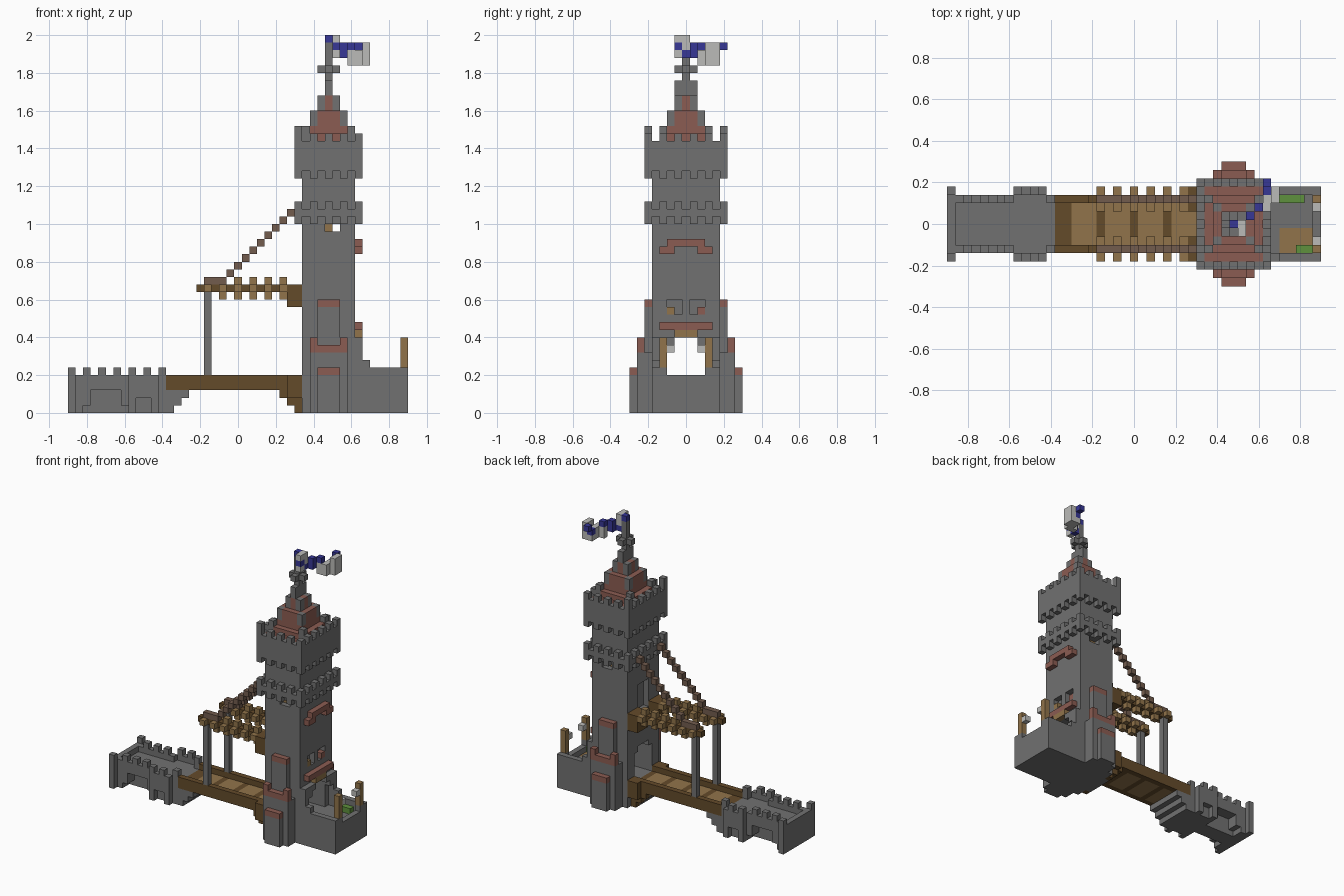
import bpy
import bmesh

cube = bpy.data.objects.get("Cube")
if cube:
    bpy.data.objects.remove(cube, do_unlink=True)

U = 0.04                      # block size
CELLS = {}                    # block position -> (part, colour)
PALETTE = {
    "stone grey": (0.165, 0.165, 0.165),
    "roof red": (0.26, 0.107, 0.084),
    "dark wood": (0.127, 0.07, 0.023),
    "light wood": (0.283, 0.174, 0.069),
    "flag blue": (0.038, 0.038, 0.305),
    "pale grey": (0.50, 0.50, 0.485),
    "leaf green": (0.114, 0.283, 0.048),
    "chain brown": (0.17, 0.107, 0.076),
}
GREY, RED, DARK, LIGHT, BLUE, PALE, GREEN, CHAIN = PALETTE
STEPS = [(1, 0, 0), (-1, 0, 0), (0, 1, 0), (0, -1, 0), (0, 0, 1), (0, 0, -1)]


def span(r):
    return range(r, r + 1) if isinstance(r, int) else range(r[0], r[1] + 1)


def fill(part, colour, x, y, z, mirror=False):
    """Fill inclusive block ranges; mirror repeats across the centre line."""
    for i in span(x):
        for j in span(y):
            for k in span(z):
                for jj in ((j, 14 - j) if mirror else (j,)):
                    if colour:
                        CELLS[i, jj, k] = (part, colour)
                    else:
                        CELLS.pop((i, jj, k), None)


def carve(x, y, z, mirror=False):
    fill(None, None, x, y, z, mirror)


def ring(part, colour, hx, hy, k, keep=lambda n: True):
    """Rectangular ring of blocks round the tower axis."""
    for a in range(-hx, hx + 1):
        for b in range(-hy, hy + 1):
            if abs(a) == hx or abs(b) == hy:
                n = a + hx if abs(b) == hy else b + hy
                if keep(n):
                    fill(part, colour, 34 + a, 7 + b, k)


def even(n):
    return n % 2 == 0


# Gate pier at the far end of the bridge
P = "gate_pier"
fill(P, GREY, (0, 12), (4, 10), (0, 3))
fill(P, GREY, 0, (3, 11), (0, 4))
fill(P, GREY, (8, 11), (3, 11), (0, 3))
carve((3, 6), (4, 5), (0, 2), True)
carve((2, 7), (4, 5), 0, True)
carve((9, 10), 3, (0, 1), True)
fill(P, GREY, (1, 7), 4, 4, True)
fill(P, GREY, (8, 11), 3, 4, True)
fill(P, GREY, 12, 4, 4, True)
for i in range(0, 13, 2):
    fill(P, GREY, i, 3 if i in (0, 8, 10) else 4, 5, True)
for step in range(3):
    fill(P, GREY, 13 + step, (4, 10), (step, 2))

# Bridge deck with side rails and lighter planks
P = "bridge_deck"
fill(P, DARK, (13, 30), (4, 10), 3)
fill(P, DARK, (13, 30), 4, 4, True)
for i in (15, 19, 23, 27):
    fill(P, LIGHT, (i, i + 2), (5, 9), 3)
for step in range(3):
    fill("tower_corbel", GREY, (28 + 2 - step, 30), (5, 9), step)
    fill("deck_brace", DARK, (30 - step, 30), 4, step, True)
fill("deck_brace", DARK, (29, 30), 3, (2, 4), True)

# Posts, log beams and hanging chains
fill("bridge_post", GREY, 18, 4, (5, 15), True)
fill("log_beam", DARK, (17, 30), 4, 16, True)
fill("beam_bracket", DARK, (29, 30), (3, 5), (14, 16), True)
for i in range(18, 29, 2):
    fill("log_beam", LIGHT, i, (3, 5), 16, True)
    fill("log_beam", LIGHT, i, 4, (15, 17), True)
fill("bridge_post", GREY, 18, 4, 15, True)
fill("chain", CHAIN, (18, 20), 4, 17, True)
for n in range(9):
    fill("chain", CHAIN, 21 + n, 4, 18 + n, True)

# Tower shaft
P = "tower_shaft"
fill(P, GREY, (31, 37), (3, 11), (0, 35))

# Stepped side buttresses with red caps
P = "buttress"
for y, x, top in ((2, (33, 35), 14), (1, (32, 36), 8), (0, (33, 35), 5)):
    fill(P, GREY, x, (y, 2), (0, top - 1), True)
    fill(P, RED, x, y, top, True)
    if y == 1:
        fill(P, RED, 32, y, 9, True)
        fill(P, RED, 36, y, 9, True)

# Gateway through the tower
carve((31, 37), (5, 9), (4, 8))
carve((31, 37), (6, 8), 9)
P = "gateway"
fill(P, GREY, 38, 3, (0, 9), True)
fill(P, GREY, 38, 4, (8, 9), True)
fill(P, GREY, 38, 5, 9, True)
fill(P, LIGHT, 38, (6, 8), 10)
fill(P, RED, 38, (4, 10), 11)

# Windows and the red arch on the rear face
carve(37, (5, 6), (13, 14), True)
fill("window_box", LIGHT, 37, 5, 13)
fill("window_box", RED, 37, 9, 13)
carve(35, (3, 11), 24)
carve(34, 3, 24, True)
fill("window_box", LIGHT, 34, 4, 24, True)
carve(31, (6, 8), (16, 20))
P = "window_arch"
fill(P, RED, 38, (5, 9), 22)
fill(P, RED, 38, (4, 5), 21, True)

# Lower gallery and overhanging upper storey
P = "lower_gallery"
ring(P, GREY, 4, 5, 25, even)
ring(P, GREY, 4, 5, 26)
ring(P, GREY, 4, 5, 27, even)
P = "upper_storey"
ring(P, GREY, 4, 5, 31, even)
for k in range(32, 36):
    ring(P, GREY, 4, 5, k)
ring(P, GREY, 4, 5, 36, even)
fill(P, GREY, 30, 2, 37, True)
fill("roof", RED, (31, 37), (3, 11), 35)

# Stepped roof with stone corners on every tier
P = "roof"
for h, k in ((3, 36), (2, 38), (1, 40)):
    fill(P, RED, (34 - h, 34 + h), (7 - h, 7 + h), (k, k + 1 if h < 3 else k))
    if h < 3:
        ring(P, RED, h, h, k)
    for i in (34 - h, 34 + h):
        fill("roof_corner", GREY, i, 7 - h, (k, k + 1), True)
fill(P, RED, (32, 36), (5, 9), 37)
fill("spire", GREY, 34, (6, 8), (42, 43))
fill("spire", GREY, 34, 7, (42, 48))
fill("spire", GREY, (33, 35), 7, 45)
fill("spire", GREY, 34, (6, 8), 45)

# Waving flag
P = "flag"
fill(P, BLUE, 34, 7, 49)
for i, y, z in ((35, (6, 7), (47, 49)), (36, 8, (47, 48)), (37, 9, (46, 48)),
                (38, (9, 11), (46, 47)), (39, (10, 11), (46, 48))):
    fill(P, PALE, i, y, z)
for i, j, k in ((35, 6, 48), (35, 7, 47), (36, 8, 48), (36, 8, 47),
                (37, 9, 48), (38, 12, 48), (38, 11, 47)):
    fill(P, BLUE, i, j, k)

# Walled terrace behind the tower
P = "terrace"
fill(P, GREY, (38, 44), (3, 11), (0, 3))
fill(P, GREY, (38, 44), 3, (4, 5), True)
fill(P, GREY, (38, 39), 3, 6, True)
fill(P, GREY, 38, 3, 7, True)
fill(P, GREY, 44, (3, 11), 4)
fill(P, GREY, 44, 4, 5, True)
fill(P, LIGHT, (40, 43), (4, 6), 3)
fill("hedge", GREEN, (40, 42), 10, 4)
fill("hedge", GREEN, (42, 43), 4, 4)

# Lantern posts
P = "lantern_post"
fill(P, LIGHT, 44, 4, (6, 9), True)
fill("lantern", PALE, 44, 5, 8, True)

# Materials
MATS = {}
for name, rgb in PALETTE.items():
    m = bpy.data.materials.new(name)
    m.use_nodes = True
    m.diffuse_color = (*rgb, 1)
    bsdf = m.node_tree.nodes["Principled BSDF"]
    bsdf.inputs["Base Color"].default_value = (*rgb, 1)
    bsdf.inputs["Roughness"].default_value = 0.9
    MATS[name] = m

# Skin each part with its outer block faces only
for part in sorted({p for p, c in CELLS.values()}):
    cells = {pos: c for pos, (p, c) in CELLS.items() if p == part}
    colours = sorted(set(cells.values()))
    bm = bmesh.new()
    verts = {}
    for pos, colour in cells.items():
        for d in STEPS:
            if tuple(a + b for a, b in zip(pos, d)) in CELLS:
                continue
            axis = next(n for n in range(3) if d[n])
            u, v = (axis + 1) % 3, (axis + 2) % 3
            corners = []
            for du, dv in ((0, 0), (1, 0), (1, 1), (0, 1)):
                c = list(pos)
                c[axis] += d[axis] > 0
                c[u] += du
                c[v] += dv
                c = tuple(c)
                if c not in verts:
                    verts[c] = bm.verts.new((c[0] * U - 0.9, c[1] * U - 0.3, c[2] * U))
                corners.append(verts[c])
            if d[axis] < 0:
                corners.reverse()
            bm.faces.new(corners).material_index = colours.index(colour)
    mesh = bpy.data.meshes.new(part)
    bm.to_mesh(mesh)
    bm.free()
    for c in colours:
        mesh.materials.append(MATS[c])
    bpy.context.collection.objects.link(bpy.data.objects.new(part, mesh))
